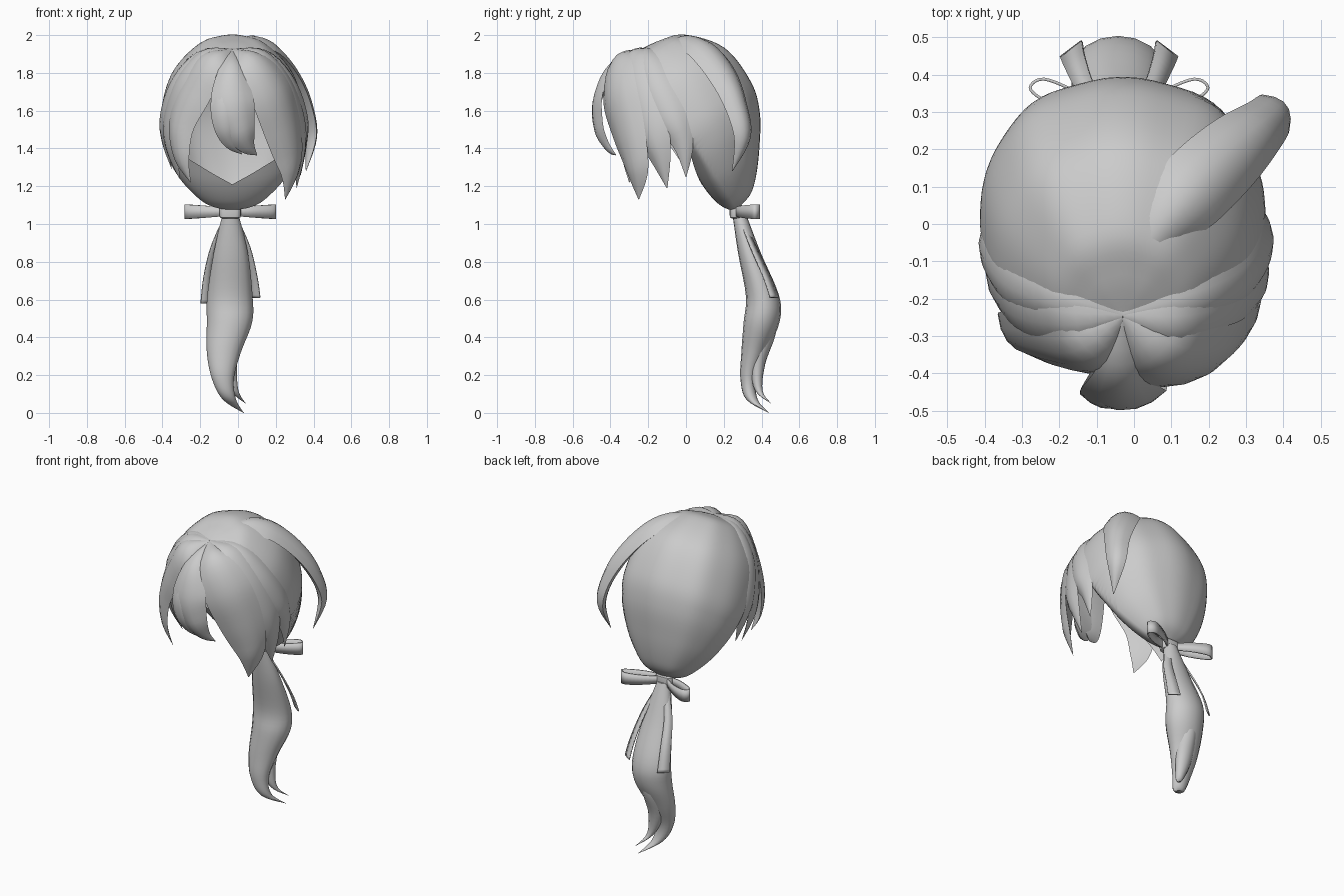
import bpy, bmesh, math
from mathutils import Vector

hair = bpy.data.materials.new("hair grey")
hair.diffuse_color = (0.6, 0.6, 0.6, 1)
CENTRE = Vector((-0.03, 0.0, 1.5))
CROWN = (-0.03, -0.25, 1.92, 0.015)


def smooth_rows(rows, steps):
    """Catmull-Rom interpolation of rows of numbers."""
    out = []
    for i in range(len(rows) - 1):
        a, b = rows[max(i - 1, 0)], rows[i]
        c, d = rows[i + 1], rows[min(i + 2, len(rows) - 1)]
        for k in range(steps):
            t = k / steps
            out.append([0.5 * (2 * q + (r - p) * t + (2 * p - 5 * q + 4 * r - s) * t * t
                        + (3 * q - p - 3 * r + s) * t ** 3) for p, q, r, s in zip(a, b, c, d)])
    out.append(list(rows[-1]))
    return out


def loft(name, rings, closed=True, caps=True, thickness=0, angle=40):
    """Skin a list of point rings into an object."""
    bm = bmesh.new()
    vs = [[bm.verts.new(p) for p in ring] for ring in rings]
    n = len(vs[0])
    for a, b in zip(vs, vs[1:]):
        for j in range(n if closed else n - 1):
            k = (j + 1) % n
            bm.faces.new((a[j], a[k], b[k], b[j]))
    if closed and caps:
        bm.faces.new(vs[0])
        bm.faces.new(vs[-1])
    bmesh.ops.remove_doubles(bm, verts=bm.verts[:], dist=0.0003)
    bmesh.ops.recalc_face_normals(bm, faces=bm.faces[:])
    me = bpy.data.meshes.new(name)
    bm.to_mesh(me)
    bm.free()
    me.materials.append(hair)
    ob = bpy.data.objects.new(name, me)
    bpy.context.collection.objects.link(ob)
    if thickness:
        m = ob.modifiers.new("thickness", 'SOLIDIFY')
        m.thickness = thickness
        m.offset = 0
    bpy.ops.object.select_all(action='DESELECT')
    ob.select_set(True)
    bpy.context.view_layer.objects.active = ob
    bpy.ops.object.shade_smooth_by_angle(angle=math.radians(angle))
    return ob


def lock(name, *path, thick=0.03, inner=0.4, curl=1.2):
    """Tapered strand hugging the head; path points are x, y, z, half width."""
    rows = smooth_rows(path, 5)
    rings = []
    for i, row in enumerate(rows):
        p, w = Vector(row[:3]), max(row[3], 0.002)
        tan = (Vector(rows[min(i + 1, len(rows) - 1)][:3]) - Vector(rows[max(i - 1, 0)][:3])).normalized()
        n = p - CENTRE
        n = (n - tan * n.dot(tan)).normalized()
        side = tan.cross(n)
        th = min(thick, thick * 12 * w)
        section = [(u, th * (1 - u * u)) for u in (-1, -0.6, -0.2, 0.2, 0.6, 1)]
        section += [(u, -inner * th * (1 - u * u)) for u in (0.5, 0, -0.5)]
        rings.append([p + side * (u * w) + n * (h - curl * (u * w) ** 2) for u, h in section])
    return loft(name, rings)


# Back hair: open shell around an axis from the crown to the hair tie
# columns: distance along axis, back radius, side radius, front radius
shell = smooth_rows([
    (0, 0, 0, 0), (0.015, 0.125, 0.105, 0.05), (0.06, 0.25, 0.21, 0.09),
    (0.228, 0.388, 0.335, 0.1), (0.455, 0.412, 0.382, 0.1), (0.62, 0.366, 0.36, 0.085),
    (0.78, 0.265, 0.288, 0.09), (0.896, 0.173, 0.2, 0.075),
    (0.96, 0.1, 0.122, 0.045), (0.988, 0.012, 0.012, 0.012)], 6)
# how far round each side the shell reaches, by distance along the axis
rim = [(0, 92), (0.455, 97), (0.56, 106), (0.606, 129), (0.66, 146), (0.72, 162), (0.78, 180), (2, 180)]
axis, up = Vector((0, 0.526, -0.85)), Vector((0, 0.85, 0.526))
rings = []
for t, back, side, front in shell:
    t0, a0, t1, a1 = next((*p, *q) for p, q in zip(rim, rim[1:]) if t <= q[0])
    sweep = math.radians(a0 + (a1 - a0) * (t - t0) / (t1 - t0))
    ring = []
    for j in range(49):
        a = sweep * (j / 24 - 1)
        c, s = math.cos(a), math.sin(a)
        groove = 1 + 0.012 * math.cos(9 * a) * max(c, 0)
        if c > 0:  # slightly boxy at the back
            c, s = c ** 0.9, math.copysign(abs(s) ** 0.9, s)
        ring.append(Vector(CROWN[:3]) + axis * t + up * (c * (back if c > 0 else front) * groove)
                    + Vector((side * s * groove, 0, 0)))
    rings.append(ring)
loft("back_hair", rings, closed=False)

# Right side bangs
lock("right_front_bang", CROWN, (0.08, -0.355, 1.86, 0.10), (0.185, -0.37, 1.7, 0.14),
     (0.25, -0.32, 1.5, 0.13), (0.28, -0.265, 1.3, 0.085), (0.25, -0.25, 1.13, 0.002))
lock("right_middle_bang", CROWN, (0.12, -0.28, 1.88, 0.09), (0.24, -0.26, 1.73, 0.12),
     (0.31, -0.20, 1.53, 0.12), (0.325, -0.14, 1.36, 0.065), (0.31, -0.10, 1.19, 0.002))
lock("right_rear_bang", CROWN, (0.14, -0.22, 1.89, 0.07), (0.27, -0.17, 1.75, 0.10),
     (0.335, -0.09, 1.58, 0.10), (0.345, -0.015, 1.42, 0.055), (0.33, 0.0, 1.25, 0.002))

# Left side bangs
lock("left_front_bang", CROWN, (-0.14, -0.335, 1.86, 0.10), (-0.24, -0.325, 1.7, 0.12),
     (-0.305, -0.305, 1.52, 0.09), (-0.30, -0.305, 1.35, 0.055), (-0.25, -0.30, 1.22, 0.002))
lock("left_middle_bang", CROWN, (-0.17, -0.27, 1.88, 0.09), (-0.29, -0.25, 1.73, 0.12),
     (-0.35, -0.19, 1.53, 0.12), (-0.345, -0.15, 1.38, 0.07), (-0.31, -0.12, 1.24, 0.002))
lock("left_rear_bang", CROWN, (-0.19, -0.22, 1.89, 0.07), (-0.32, -0.17, 1.75, 0.10),
     (-0.38, -0.09, 1.58, 0.10), (-0.38, -0.03, 1.43, 0.06), (-0.35, 0.0, 1.29, 0.002))

# Centre bangs
lock("centre_bang", CROWN, (-0.035, -0.39, 1.83, 0.065), (-0.03, -0.465, 1.65, 0.115),
     (0.01, -0.455, 1.5, 0.085), (0.05, -0.415, 1.41, 0.045), (0.10, -0.37, 1.365, 0.002))
lock("centre_under_bang", CROWN, (-0.045, -0.385, 1.82, 0.06), (-0.07, -0.46, 1.65, 0.075),
     (-0.065, -0.465, 1.52, 0.065), (-0.035, -0.43, 1.43, 0.04), (0.02, -0.38, 1.37, 0.002))

# Loose strand sweeping off the crown and flicking out on the right
lock("loose_strand", (-0.02, -0.2, 1.925, 0.015), (0.05, -0.04, 1.955, 0.07),
     (0.155, 0.085, 1.925, 0.105), (0.265, 0.19, 1.80, 0.10), (0.35, 0.265, 1.63, 0.075),
     (0.385, 0.30, 1.46, 0.055), (0.36, 0.245, 1.28, 0.002), thick=0.045, inner=0.8, curl=0.9)


def tail(name, *path):
    """Tube of horizontal ellipses; path points are x, y, z, x radius, y radius."""
    rings = []
    for x, y, z, rx, ry in smooth_rows(path, 5):
        rings.append([(x + max(rx, 0.001) * math.cos(a), y + max(ry, 0.001) * math.sin(a), z)
                      for a in [math.tau * j / 16 for j in range(16)]])
    return loft(name, rings)


# Ponytail and its second tip
tail("ponytail", (-0.04, 0.28, 1.06, 0.04, 0.035), (-0.038, 0.335, 0.85, 0.09, 0.06),
     (-0.043, 0.405, 0.62, 0.12, 0.088), (-0.045, 0.4, 0.48, 0.12, 0.095),
     (-0.075, 0.36, 0.32, 0.09, 0.067), (-0.08, 0.33, 0.18, 0.058, 0.042),
     (-0.045, 0.35, 0.07, 0.035, 0.03), (0.03, 0.44, 0.0, 0.001, 0.001))
tail("ponytail_second_tip", (-0.045, 0.41, 0.58, 0.07, 0.075), (-0.05, 0.405, 0.42, 0.062, 0.07),
     (-0.055, 0.38, 0.26, 0.05, 0.04), (-0.02, 0.385, 0.12, 0.022, 0.02), (0.04, 0.45, 0.05, 0.001, 0.001))

# Bow knot: rounded band around the tie
knot = []
for z, k in ((1.03, 0.75), (1.035, 0.95), (1.05, 1), (1.08, 1), (1.095, 0.95), (1.1, 0.75)):
    knot.append([(-0.042 + 0.057 * k * math.copysign(abs(math.cos(a)) ** 0.6, math.cos(a)),
                  0.268 + 0.037 * k * math.copysign(abs(math.sin(a)) ** 0.6, math.sin(a)), z)
                 for a in [math.tau * j / 20 for j in range(20)]])
loft("bow_knot", knot)

# Bow loops and hanging ribbon ends, mirrored about the knot
for sign, label in ((-1, "left"), (1, "right")):
    loop = smooth_rows([(0.02, 0.262, 0.022), (0.11, 0.285, 0.03), (0.20, 0.33, 0.036),
                        (0.238, 0.365, 0.038), (0.20, 0.388, 0.037), (0.11, 0.35, 0.03),
                        (0.02, 0.285, 0.022)], 5)
    loft(label + "_bow_loop", [[(-0.04 + sign * x, y, 1.065 - h), (-0.04 + sign * x, y, 1.065 + h)]
                               for x, y, h in loop], closed=False, thickness=0.008)
    end_z = 0.58 if sign < 0 else 0.61
    strip = smooth_rows([(0.015, 0.285, 1.05, 0.015), (0.083, 0.355, 0.88, 0.024),
                         (0.116, 0.428, 0.72, 0.031), (0.128, 0.468, end_z, 0.036)], 5)
    loft(label + "_ribbon_end",
         [[(-0.04 + sign * (x + 0.8 * w), y - 0.6 * w, z), (-0.04 + sign * (x - 0.8 * w), y + 0.6 * w, z)]
          for x, y, z, w in strip], closed=False, thickness=0.008)
